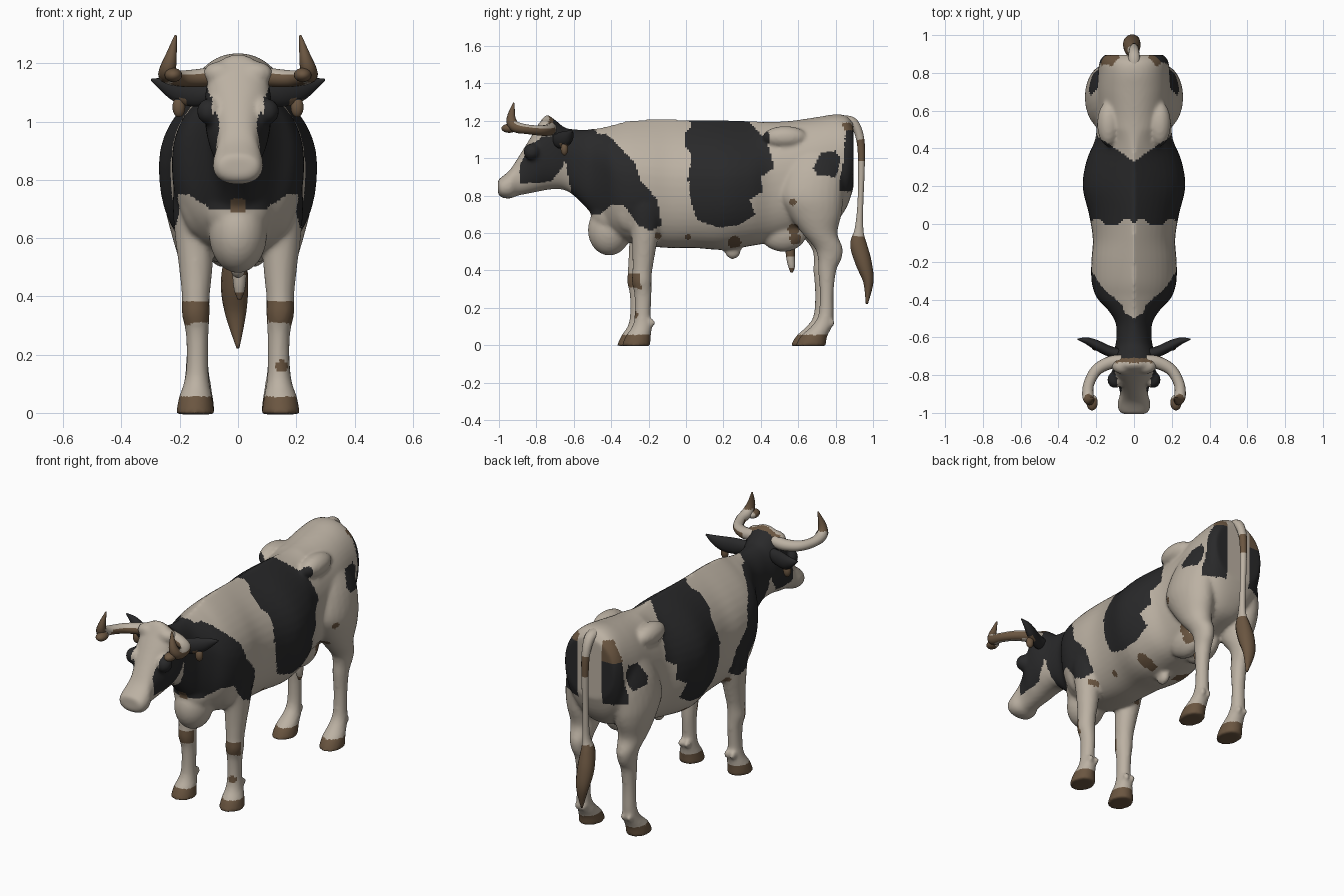
import bpy, bmesh, math
from mathutils import Vector, Matrix


def material(name, rgb):
    m = bpy.data.materials.new(name)
    m.diffuse_color = (*rgb, 1)
    return m


MATS = [material("cream hide", (0.50, 0.44, 0.365)),
        material("black hide", (0.022, 0.022, 0.023)),
        material("brown horn", (0.145, 0.092, 0.052))]
CREAM, BLACK, BROWN = 0, 1, 2


def spline(rows, k=4):
    """Catmull-Rom refinement of a table of rows."""
    out = []
    for i in range(len(rows) - 1):
        a, b, c, d = rows[max(i - 1, 0)], rows[i], rows[i + 1], rows[min(i + 2, len(rows) - 1)]
        for j in range(k):
            t = j / k
            out.append([0.5 * (2 * q + (r - p) * t + (2 * p - 5 * q + 4 * r - s) * t * t
                               + (3 * q - p - 3 * r + s) * t ** 3) for p, q, r, s in zip(a, b, c, d)])
    return out + [list(rows[-1])]


def loft(bm, rings):
    """Closed skin through rings of equal point count."""
    vs = [[bm.verts.new(p) for p in r] for r in rings]
    n = len(vs[0])
    faces = [bm.faces.new((a[i], a[(i + 1) % n], b[(i + 1) % n], b[i]))
             for a, b in zip(vs, vs[1:]) for i in range(n)]
    faces += [bm.faces.new(vs[0]), bm.faces.new(vs[-1])]
    bmesh.ops.recalc_face_normals(bm, faces=faces)


def angles(n):
    return [2 * math.pi * i / n for i in range(n)]


def ball(bm, c, r):
    bmesh.ops.create_uvsphere(bm, u_segments=24, v_segments=16, radius=1,
                              matrix=Matrix.Translation(c) @ Matrix.Diagonal((*r, 1)))


def tube(bm, rows, n=14):
    """Elliptical tube along a path of (x, y, z, side radius, up radius)."""
    rows = spline(rows, 5)
    pts = [Vector(r[:3]) for r in rows]
    up, rings = Vector((0, 0, 1)), []
    for i, r in enumerate(rows):
        t = (pts[min(i + 1, len(pts) - 1)] - pts[max(i - 1, 0)]).normalized()
        up = (up - t * up.dot(t)).normalized()
        side = t.cross(up)
        rings.append([pts[i] + side * r[3] * math.cos(a) + up * r[4] * math.sin(a) for a in angles(n)])
    loft(bm, rings)


def finish(name, bm, rule=None, remesh=None):
    me = bpy.data.meshes.new(name)
    bm.to_mesh(me)
    bm.free()
    ob = bpy.data.objects.new(name, me)
    bpy.context.collection.objects.link(ob)
    if remesh:
        bpy.context.view_layer.objects.active = ob
        ob.select_set(True)
        m = ob.modifiers.new("merge", 'REMESH')
        m.mode, m.voxel_size = 'VOXEL', remesh
        s = ob.modifiers.new("soften", 'SMOOTH')
        s.factor, s.iterations = 0.5, 6
        bpy.ops.object.modifier_apply(modifier="merge")
        bpy.ops.object.modifier_apply(modifier="soften")
        ob.select_set(False)
    me = ob.data
    me.materials.clear()
    for m in MATS:
        me.materials.append(m)
    for p in me.polygons:
        p.use_smooth = True
        p.material_index = rule(p.center, p.normal) if rule else CREAM
    return ob


# ---- trunk, neck and head: y, top z, bottom z, widest z, half width
trunk = [(-1.006, .885, .81, .85, .062), (-.985, .90, .79, .845, .082), (-.94, .94, .785, .855, .086),
         (-.90, 1.0, .80, .89, .074), (-.85, 1.08, .81, .95, .085), (-.80, 1.16, .82, 1.02, .108),
         (-.75, 1.23, .83, 1.05, .115), (-.70, 1.205, .835, 1.03, .112), (-.65, 1.165, .83, 1.0, .10),
         (-.6, 1.155, .80, 1.0, .093), (-.52, 1.155, .72, .97, .098), (-.45, 1.165, .63, .95, .142),
         (-.39, 1.18, .59, .90, .197), (-.31, 1.20, .55, .87, .224), (-.2, 1.208, .53, .86, .226),
         (-.08, 1.208, .52, .85, .218), (.05, 1.206, .52, .85, .238), (.2, 1.206, .51, .85, .272),
         (.34, 1.2, .53, .86, .25), (.45, 1.195, .55, .87, .205), (.56, 1.2, .58, .90, .198),
         (.70, 1.22, .62, .95, .198), (.80, 1.235, .66, .98, .19), (.86, 1.225, .74, 1.0, .182),
         (.895, 1.185, .84, 1.02, .158)]
# back shape along y: 2 is a ridged back, below 1 a boxy one
RIDGE = [(-2, .85), (-.66, .85), (-.52, 1.3), (-.38, 1.9), (.36, 2.0), (.5, 1.05), (.7, .95), (2, .9)]


def ridge(y):
    for (a, p), (b, q) in zip(RIDGE, RIDGE[1:]):
        if y <= b:
            return p + (q - p) * (y - a) / (b - a)


skin = bmesh.new()
rings = []
for y, zt, zb, zm, w in spline(trunk):
    ring = []
    for a in angles(48):
        c, s = math.cos(a), math.sin(a)
        x = w * math.copysign(abs(c) ** (ridge(y) if s > 0 else .85), c)
        z = zm + (zt - zm) * s ** .95 if s > 0 else zm - (zm - zb) * abs(s) ** .9
        ring.append((x, y, z))
    rings.append(ring)
loft(skin, rings)

# ---- legs: z, x, y, x radius, y radius
front_leg = [(.88, .145, -.22, .05, .11), (.75, .155, -.22, .068, .10), (.62, .15, -.218, .068, .077),
             (.5, .145, -.225, .058, .062), (.4, .145, -.233, .048, .053), (.34, .145, -.237, .048, .053),
             (.27, .14, -.23, .039, .046), (.16, .14, -.232, .038, .043), (.10, .142, -.235, .045, .053),
             (.05, .146, -.255, .058, .067), (-.005, .147, -.268, .066, .078)]
hind_leg = [(1.05, .11, .70, .07, .13), (.93, .135, .685, .10, .165), (.8, .155, .67, .105, .172),
            (.7, .155, .69, .095, .142), (.6, .15, .715, .075, .095), (.52, .146, .763, .056, .075),
            (.46, .143, .768, .047, .063), (.4, .14, .755, .042, .049), (.28, .14, .752, .037, .037),
            (.16, .14, .748, .039, .041), (.10, .14, .725, .047, .056), (.05, .143, .685, .058, .071),
            (-.005, .145, .665, .065, .082)]
for s in (1, -1):
    for leg in (front_leg, hind_leg):
        step = -.025 if s < 0 else 0
        loft(skin, [[(s * x + rx * math.cos(a), y + step * min(1, max(0, (.75 - z) * 3)) + ry * math.sin(a), z)
                     for a in angles(24)] for z, x, y, rx, ry in spline(leg)])
        back = leg[-3][2] + .048 + step
        for dx in (-.02, .02):                                          # dew claws
            ball(skin, (s * .14 + dx, back, .12), (.016, .024, .022))
    ball(skin, (s * .10, -.825, 1.035), (.042, .045, .045))             # eye bulge
    ball(skin, (s * .06, -.75, 1.165), (.06, .045, .042))               # brow under the horn
    ball(skin, (s * .135, .53, 1.112), (.06, .12, .06))                 # hip bone
    ball(skin, (s * .125, -.30, .80), (.085, .11, .20))                 # shoulder
    ball(skin, (s * .05, .52, .61), (.07, .13, .11))                    # udder half
ball(skin, (0, -.41, .615), (.10, .115, .135))                          # brisket
ball(skin, (0, -.40, .70), (.12, .11, .12))                             # chest
ball(skin, (0, .25, .51), (.03, .045, .05))                             # navel

# ---- painted patches, outlines in (y, z)
NECK = [(-.66, 1.3), (-.5, 1.3), (-.47, 1.16), (-.39, 1.10), (-.27, .97), (-.245, .885), (-.155, .78),
        (-.13, .645), (-.19, .61), (-.26, .645), (-.33, .75), (-.40, .75), (-.46, .70), (-.525, .70),
        (-.61, .81), (-.64, .95), (-.645, 1.05)]
FACE = [(-.89, .87), (-.89, .97), (-.84, 1.08), (-.75, 1.14), (-.72, 1.3), (-.6, 1.3), (-.64, 1.03),
        (-.66, .95), (-.72, .88), (-.8, .865)]
SADDLE = [(-.005, 1.3), (.43, 1.3), (.45, 1.06), (.47, .95), (.40, .90), (.41, .82), (.34, .78), (.37, .70),
          (.28, .64), (.17, .63), (.06, .67), (.02, .78), (.02, .88), (-.01, .88)]
FLANK = [(.68, .95), (.72, 1.03), (.80, 1.04), (.83, 1.0), (.80, .90), (.70, .91)]
RUMP = [(.855, 1.18), (.95, 1.18), (.95, .82), (.82, .82), (.82, .88), (.845, 1.0)]
SPOTS = [(.26, .55, .035), (.57, .765, .02), (.585, .57, .03), (.575, .62, .03), (-.15, .585, .018),
         (.01, .58, .015)]


def inside(y, z, poly):
    hit = False
    for (y1, z1), (y2, z2) in zip(poly, poly[1:] + poly[:1]):
        if (z1 > z) != (z2 > z) and y < (y2 - y1) * (z - z1) / (z2 - z1) + y1:
            hit = not hit
    return hit


def hide_colour(c, n):
    x, y, z = abs(c.x), c.y, c.z
    if z < .055:
        return BROWN                                                    # hooves
    if y < -.2 and .30 + .15 * (.2 - x) < z < .38 and n.y < -.1:
        return BROWN                                                    # knees
    if math.hypot(c.x - .15, z - .16) < .022 and n.y < 0 and y < 0:
        return BROWN                                                    # shin spot
    if any(math.hypot(y - a, z - b) < r for a, b, r in SPOTS) and x > .07:
        return BROWN
    if y > .84 and (1.15 if c.x > 0 else 1.08) < z < 1.19 and x > .075:
        return BROWN                                                    # rump edge
    if -.735 < y < -.71 and z > 1.18:
        return BROWN                                                    # poll
    if x < .022 and .69 < z < .735 and -.6 < y < -.42:
        return BROWN                                                    # chest spot
    if y < -.75 and x > .088 and .99 < z < 1.085:
        return BLACK                                                    # eyes
    if inside(y, z, FACE) and (x > .064 + max(0, z - 1.0) * .35 or y > -.72):
        return BLACK
    if inside(y, z, NECK) and not (y > -.5 + x * .6 and z > 1.13):
        return BLACK
    if inside(y, z, FLANK) and x > .1:
        return BLACK
    if inside(y, z, SADDLE) and y < .33 + x * .7 and y > .03 * math.sin(x * 40):
        return BLACK
    if inside(y, z, RUMP) and x > .08:
        return BLACK
    return CREAM


finish("cow_body", skin, hide_colour, remesh=.0105)


def horn_colour(s):
    def rule(c, n):
        if c.z > 1.195 or c.y < -.925:
            return BROWN
        return BROWN if n.z < .35 and (n.y < -.2 or s > 0 and n.x > .2) else CREAM
    return rule


for s, side in ((1, "right"), (-1, "left")):
    # ---- horn with a blunt forward elbow and an upright tip
    bm = bmesh.new()
    tube(bm, [(s * .06, -.725, 1.16, .034, .034), (s * .13, -.735, 1.15, .034, .032),
              (s * .20, -.775, 1.148, .03, .028), (s * .24, -.85, 1.155, .028, .026),
              (s * .243, -.915, 1.17, .03, .03), (s * .232, -.935, 1.215, .022, .024),
              (s * .214, -.92, 1.296, .004, .004)])
    ball(bm, (s * .222, -.945, 1.16), (.03, .042, .024))
    finish(side + "_horn", bm, horn_colour(s))
    # ---- ear with a small hanging lobe
    bm = bmesh.new()
    tube(bm, [(s * .08, -.69, 1.10, .03, .035), (s * .14, -.67, 1.095, .028, .045),
              (s * .20, -.64, 1.105, .026, .042), (s * .25, -.618, 1.125, .018, .026),
              (s * .298, -.61, 1.145, .003, .004)])
    ball(bm, (s * .203, -.65, 1.05), (.022, .02, .035))
    finish(side + "_ear", bm, lambda c, n: BROWN if c.z < 1.075 and abs(c.x) > .178 else BLACK)

# ---- teat
bm = bmesh.new()
tube(bm, [(.005, .555, .54, .028, .028), (.005, .56, .46, .023, .023),
          (.005, .565, .42, .018, .018), (.005, .565, .39, .007, .007)])
finish("teat", bm, lambda c, n: BROWN if c.z > .47 or c.z < .41 else CREAM)

# ---- tail and tuft
bm = bmesh.new()
tube(bm, [(0, .83, 1.20, .035, .03), (0, .895, 1.19, .03, .026), (0, .932, 1.10, .023, .022),
          (0, .938, .95, .019, .018), (0, .932, .75, .017, .016), (0, .925, .62, .02, .024),
          (-.008, .922, .54, .037, .045), (-.012, .95, .44, .047, .044), (-.008, .975, .34, .036, .028),
          (0, .967, .222, .005, .006)])
finish("tail", bm, lambda c, n: BROWN if c.z < .58 or .99 < c.z < 1.1 else CREAM)
